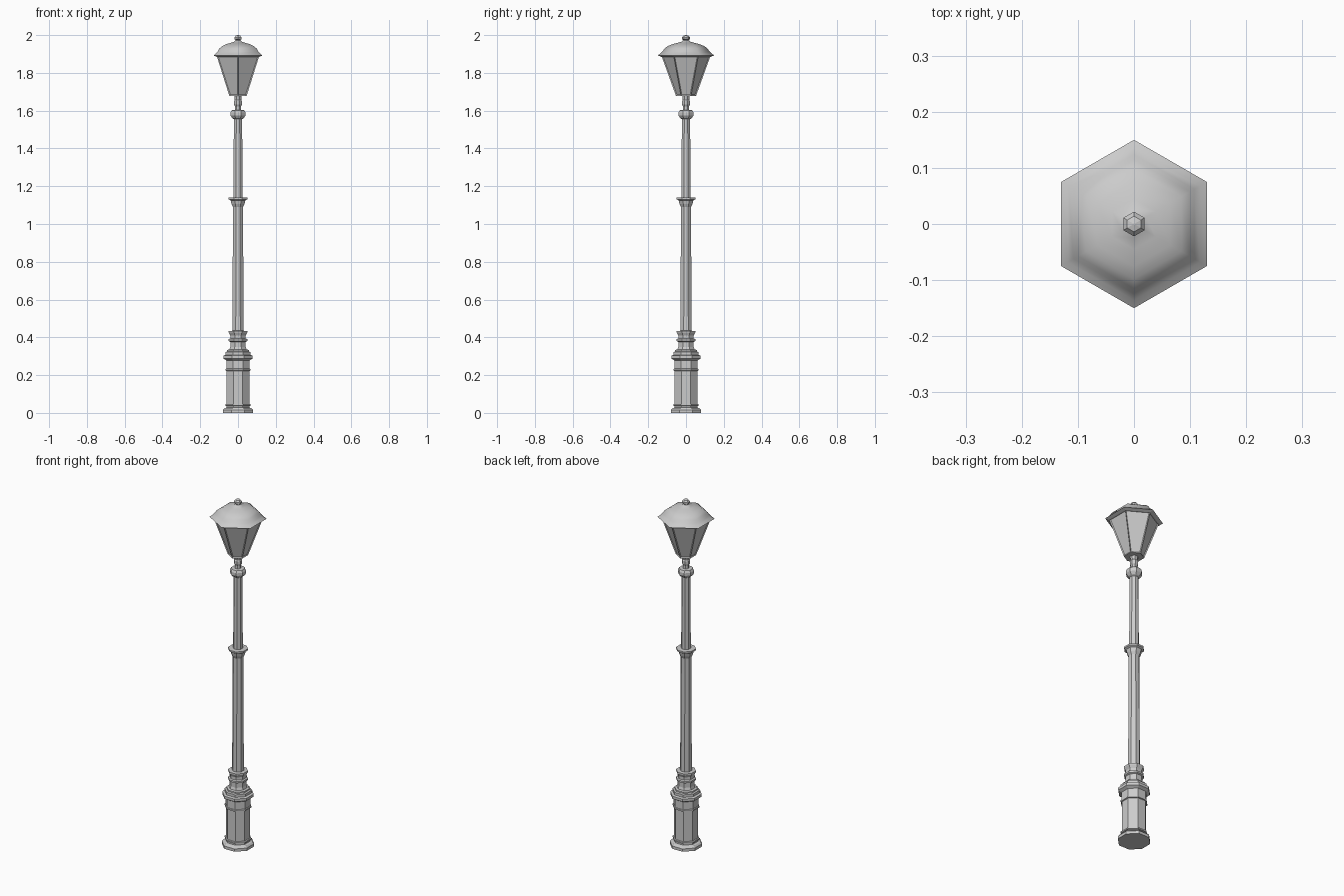
import bpy, bmesh
from math import sin, cos, pi

if "Cube" in bpy.data.objects:
    bpy.data.objects.remove(bpy.data.objects["Cube"])


def turned(name, profile, sides, start=0.0, smooth=False):
    """Closed n-sided solid from (corner radius, height) pairs, bottom to top."""
    bm = bmesh.new()
    rings = [[bm.verts.new((r * cos(start + 2 * pi * i / sides),
                            r * sin(start + 2 * pi * i / sides), z))
              for i in range(sides)] for r, z in profile]
    for a, b in zip(rings, rings[1:]):
        for i in range(sides):
            j = (i + 1) % sides
            bm.faces.new((a[i], a[j], b[j], b[i]))
    bm.faces.new(rings[0][::-1])
    bm.faces.new(rings[-1])
    return finish(name, bm, smooth)


def finish(name, bm, smooth=False):
    for f in bm.faces:
        f.smooth = smooth
    mesh = bpy.data.meshes.new(name)
    bm.to_mesh(mesh)
    bm.free()
    obj = bpy.data.objects.new(name, mesh)
    bpy.context.collection.objects.link(obj)
    return obj


def octagon(name, profile):
    """Eight-sided part with flats facing the axes; radii are half widths."""
    return turned(name, [(r / cos(pi / 8), z) for r, z in profile], 8, pi / 8)


def hexagon(name, profile, smooth=False):
    """Six-sided part with corners on the y axis."""
    return turned(name, profile, 6, pi / 2, smooth)


def recess_sides(obj, thickness, depth):
    """Sink a framed panel into every upright face."""
    bm = bmesh.new()
    bm.from_mesh(obj.data)
    bm.normal_update()
    sides = [f for f in bm.faces if abs(f.normal.z) < 0.7]
    bmesh.ops.inset_individual(bm, faces=sides, thickness=thickness, depth=-depth)
    bm.to_mesh(obj.data)
    bm.free()


# Pedestal: plinth, pillar with thin bands, stepped cornice
octagon("plinth", [(.08, 0), (.08, .016), (.072, .025), (.06, .028)])
octagon("pedestal", [(.06, .026), (.06, .036), (.066, .038), (.066, .046), (.06, .048),
                     (.06, .222), (.066, .224), (.066, .232), (.062, .234), (.062, .28)])
octagon("pedestal_cornice", [(.062, .278), (.078, .288), (.078, .303), (.066, .307),
                             (.066, .322), (.057, .325), (.057, .333), (.046, .336)])

# Stacked rings at the foot of the shaft
octagon("shaft_foot", [(.046, .334), (.041, .35), (.041, .376), (.049, .38), (.049, .39),
                       (.041, .394), (.041, .41), (.049, .426), (.049, .434), (.028, .435)])

# Two-stage shaft with flared collar and capital
octagon("lower_shaft", [(.029, .43), (.027, 1.09), (.034, 1.105), (.039, 1.125),
                        (.049, 1.131), (.049, 1.14), (.023, 1.141)])
octagon("upper_shaft", [(.024, 1.138), (.022, 1.555), (.03, 1.56), (.04, 1.575),
                        (.04, 1.59), (.034, 1.602), (.018, 1.604)])
octagon("lantern_neck", [(.016, 1.6), (.016, 1.622), (.021, 1.632), (.021, 1.65),
                         (.017, 1.656), (.02, 1.682)])

# Lantern: framed panes widening upward
lantern = hexagon("lantern_panes", [(.053, 1.678), (.13, 1.89)])
recess_sides(lantern, .007, .005)

# Domed roof with flared eave and flat underside
hexagon("roof_underside", [(.13, 1.885), (.15, 1.892)])
hexagon("roof", [(.15, 1.892), (.136, 1.902), (.124, 1.914), (.115, 1.928), (.098, 1.941),
                 (.075, 1.951), (.045, 1.959), (.024, 1.965), (.015, 1.972)], smooth=True)
bpy.data.objects["roof"].data.polygons[-2].use_smooth = False

# Finial
hexagon("finial", [(.015, 1.964), (.014, 1.974), (.022, 1.979), (.022, 1.988),
                   (.014, 1.997), (.002, 2.0)])
